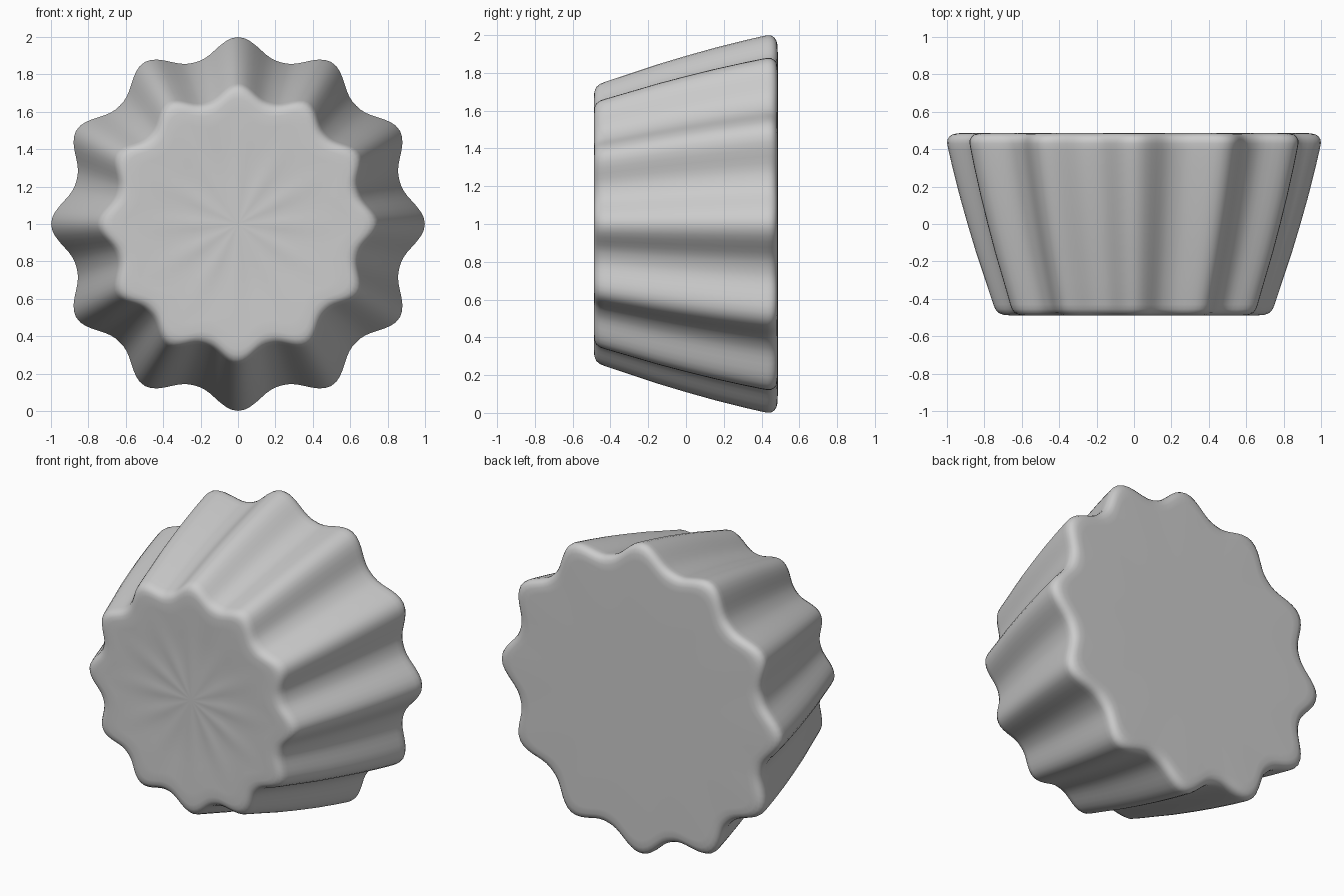
import bpy, bmesh, math

if "Cube" in bpy.data.objects:
    bpy.data.objects.remove(bpy.data.objects["Cube"])

LOBES = 12
SEGMENTS = LOBES * 16
FLUTE = 0.105  # groove depth as a fraction of the radius

# Profile from front face to back face: (y, peak radius)
PROFILE = [
    (-0.478, 0.08), (-0.478, 0.25), (-0.482, 0.45), (-0.487, 0.60),
    (-0.488, 0.67), (-0.485, 0.70), (-0.475, 0.725), (-0.455, 0.742),
    (-0.43, 0.752), (-0.30, 0.795), (-0.15, 0.845), (0.0, 0.89),
    (0.15, 0.932), (0.30, 0.97), (0.40, 0.993), (0.43, 0.999),
    (0.45, 0.998), (0.467, 0.988), (0.478, 0.972), (0.485, 0.945),
    (0.486, 0.90), (0.486, 0.50),
]


def flute(angle):
    """1 on a ridge, 0 in a groove; ridges slightly sharper than grooves."""
    return ((1 + math.cos(LOBES * angle)) / 2) ** 1.25


bm = bmesh.new()
rings = []
for y, radius in PROFILE:
    ring = []
    for i in range(SEGMENTS):
        a = 2 * math.pi * i / SEGMENTS
        r = radius * (1 - FLUTE * (1 - flute(a)))
        # faint radial ripples on the front face
        ripple = 0.004 * (1 - flute(a)) if y < -0.4 and 0.2 < radius < 0.5 else 0
        ring.append(bm.verts.new((r * math.sin(a), y + ripple, 1 + r * math.cos(a))))
    rings.append(ring)

# Walls between rings
for lower, upper in zip(rings, rings[1:]):
    for i in range(SEGMENTS):
        j = (i + 1) % SEGMENTS
        bm.faces.new((lower[i], lower[j], upper[j], upper[i]))

# Closed centres of the front and back faces
for ring, y in ((rings[0], PROFILE[0][0]), (rings[-1], PROFILE[-1][0])):
    centre = bm.verts.new((0, y, 1))
    for i in range(SEGMENTS):
        bm.faces.new((centre, ring[i], ring[(i + 1) % SEGMENTS]))

bmesh.ops.recalc_face_normals(bm, faces=bm.faces)
mesh = bpy.data.meshes.new("fluted_cup")
bm.to_mesh(mesh)
bm.free()

cup = bpy.data.objects.new("fluted_cup", mesh)
bpy.context.collection.objects.link(cup)
bpy.context.view_layer.objects.active = cup
cup.select_set(True)
bpy.ops.object.shade_smooth_by_angle(angle=math.radians(40))
